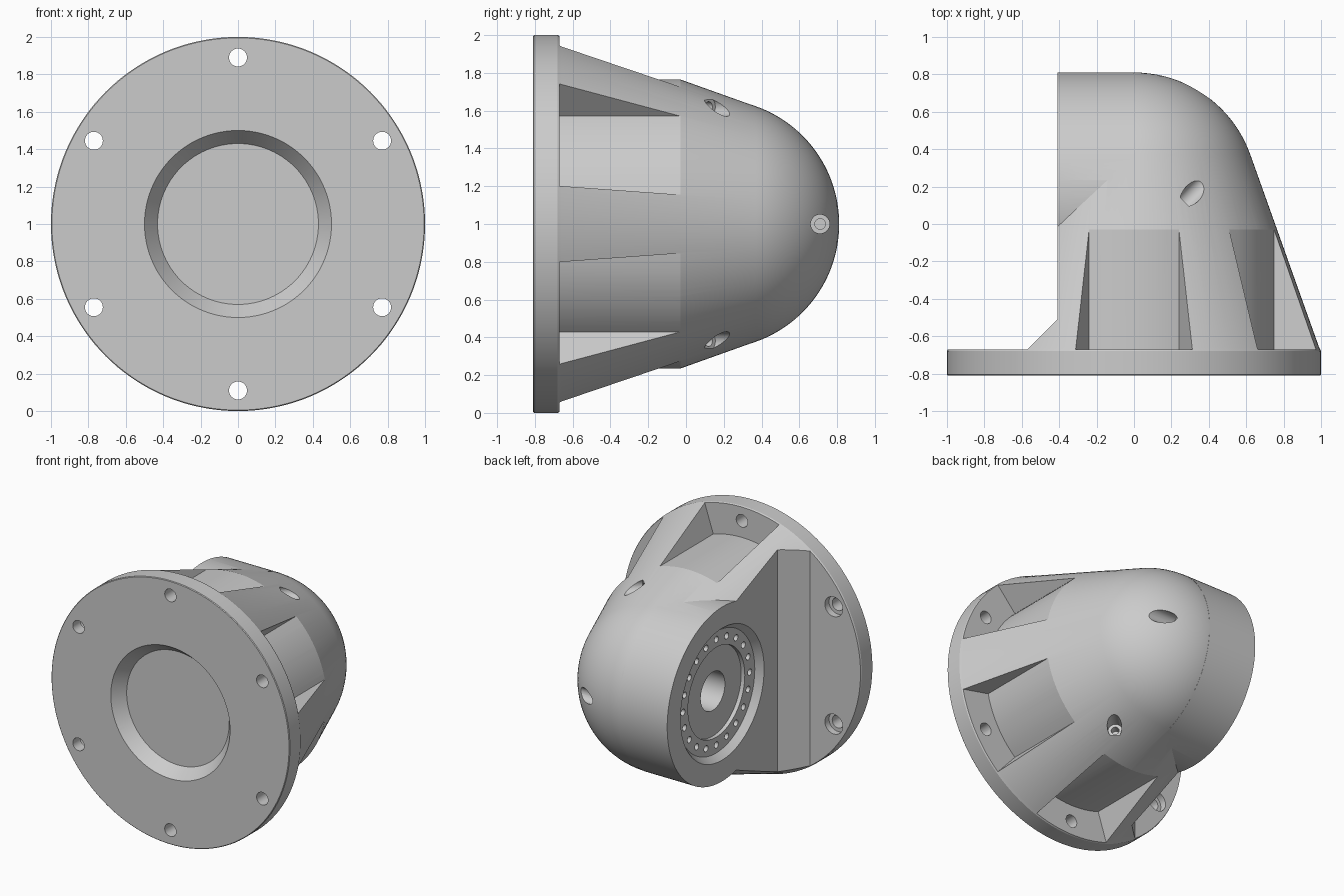
import bpy, bmesh
from math import sin, cos, pi, radians
from mathutils import Vector, Matrix

old = bpy.data.objects.get("Cube")
if old:
    bpy.data.objects.remove(old, do_unlink=True)

grey = bpy.data.materials.new("cast_grey")
grey.use_nodes = True
GREY = (0.6, 0.6, 0.6, 1)
grey.diffuse_color = GREY
grey.node_tree.nodes["Principled BSDF"].inputs["Base Color"].default_value = GREY


def lathe(bm, profile, origin, axis, segs=48):
    """Closed solid of revolution from (radius, height) points along an axis."""
    m = Matrix.Translation(origin) @ Vector(axis).to_track_quat('Z', 'Y').to_matrix().to_4x4()
    rings = []
    for r, h in profile:
        n = segs if r > 0 else 1
        rings.append([bm.verts.new(m @ Vector((r * cos(2 * pi * i / segs), r * sin(2 * pi * i / segs), h)))
                      for i in range(n)])
    for a, b in zip(rings, rings[1:]):
        for i in range(segs):
            j = (i + 1) % segs
            loop = [a[i % len(a)], a[j % len(a)], b[j % len(b)], b[i % len(b)]]
            bm.faces.new(list(dict.fromkeys(loop)))


def prism(bm, points, offset):
    """Extrude a flat outline by an offset vector."""
    low = [bm.verts.new(p) for p in points]
    high = [bm.verts.new(Vector(p) + Vector(offset)) for p in points]
    bm.faces.new(low)
    bm.faces.new(high)
    for i in range(len(low)):
        j = (i + 1) % len(low)
        bm.faces.new((low[i], low[j], high[j], high[i]))


def finish(bm, name):
    bmesh.ops.recalc_face_normals(bm, faces=bm.faces)
    me = bpy.data.meshes.new(name)
    bm.to_mesh(me)
    bm.free()
    me.materials.append(grey)
    ob = bpy.data.objects.new(name, me)
    bpy.context.collection.objects.link(ob)
    return ob


def combine(target, bm, operation):
    tool = finish(bm, "helper")
    tool.hide_render = True
    mod = target.modifiers.new("combine", 'BOOLEAN')
    mod.operation, mod.object, mod.solver = operation, tool, 'EXACT'
    bpy.context.view_layer.objects.active = target
    bpy.ops.object.modifier_apply(modifier=mod.name)
    bpy.data.objects.remove(tool, do_unlink=True)


BACK = (0, 1, 0)
SIDE = (-1, 0, 0)
R, YC = 0.66, 0.15          # dome radius and centre
TILT = radians(19.5)        # cone slope
FLOOR = 0.765               # pocket floor radius
FLANGE = -0.67              # back face of the flange

# Flange, cone and dome in one revolved profile
bm = bmesh.new()
profile = [(0, -0.81), (0.995, -0.81), (1, -0.805), (1, -0.68), (0.99, -0.66)]
for i in range(20):
    a = TILT + (pi / 2 - TILT) * i / 20
    profile.append((R * cos(a), YC + R * sin(a)))
profile.append((0, YC + R))
lathe(bm, profile, (0, 0, 1), BACK, 144)
body = finish(bm, "joint_housing")

# Side barrel, a hair wider than the dome so the surfaces never touch
bm = bmesh.new()
lathe(bm, [(0, 0), (R + 0.001, 0), (R + 0.001, 0.6), (0, 0.6)], (0, YC, 1), SIDE, 144)
combine(body, bm, 'UNION')

# Flat side with sloped foot
bm = bmesh.new()
prism(bm, [(-2, FLANGE, -1), (-0.57, FLANGE, -1), (-0.41, -0.51, -1), (-0.41, 2, -1), (-2, 2, -1)], (0, 0, 4))
combine(body, bm, 'DIFFERENCE')

# Four weight-saving pockets with radial walls and a curved floor
half = radians(18.3)
for deg in (90, 30, -30, -90):
    mid = radians(deg)
    polar = [(1.15, mid - half)]
    polar += [(FLOOR, mid + half * k / 6) for k in range(-6, 7)]
    polar += [(1.15, mid + half)]
    bm = bmesh.new()
    prism(bm, [(r * cos(a), FLANGE, 1 + r * sin(a)) for r, a in polar], (0, 0.8, 0))
    combine(body, bm, 'DIFFERENCE')

# Front recess
bm = bmesh.new()
lathe(bm, [(0, -0.9), (0.5, -0.9), (0.5, -0.81), (0.43, -0.72), (0, -0.72)], (0, 0, 1), BACK, 96)
combine(body, bm, 'DIFFERENCE')

# Bearing seat with stepped bore
bm = bmesh.new()
lathe(bm, [(0, 0.1), (0.5, 0.1), (0.5, 0), (0.46, -0.05), (0.34, -0.05), (0.34, -0.08),
           (0.145, -0.08), (0.145, -0.35), (0, -0.35)], (-0.41, YC, 1), SIDE, 96)
combine(body, bm, 'DIFFERENCE')

# Flange bolt holes, counterbored on the flat side
bm = bmesh.new()
for k in range(6):
    a = radians(30 + 60 * k)
    hole = [(0, -0.9), (0.048, -0.9), (0.048, -0.6), (0, -0.6)]
    if k in (2, 3):
        hole[2:] = [(0.048, -0.72), (0.075, -0.72), (0.075, -0.6), (0, -0.6)]
    lathe(bm, hole, (0.89 * cos(a), 0, 1 + 0.89 * sin(a)), BACK, 32)

# Screw sockets in the dome and cone, each with a small pilot hole
socket = [(0, 0.3), (0.05, 0.3), (0.05, 0), (0.028, 0), (0.028, -0.06), (0, -0.06)]
lathe(bm, socket, (0.2, 0.71, 1), (1, 0, 0), 32)
for z in (0.38, 1.62):
    lathe(bm, socket, (0.27, 0.12, z), (0.7, 0.7, 0), 32)
combine(body, bm, 'DIFFERENCE')

# Ring of small threaded holes in the bearing seat
bm = bmesh.new()
for k in range(20):
    a = 2 * pi * k / 20
    lathe(bm, [(0, -0.1), (0.024, -0.1), (0.024, 0.06), (0, 0.06)],
          (-0.36, YC + 0.4 * cos(a), 1 + 0.4 * sin(a)), SIDE, 16)
combine(body, bm, 'DIFFERENCE')

bpy.ops.object.select_all(action='DESELECT')
body.select_set(True)
bpy.context.view_layer.objects.active = body
bpy.ops.object.shade_smooth_by_angle(angle=radians(16))
